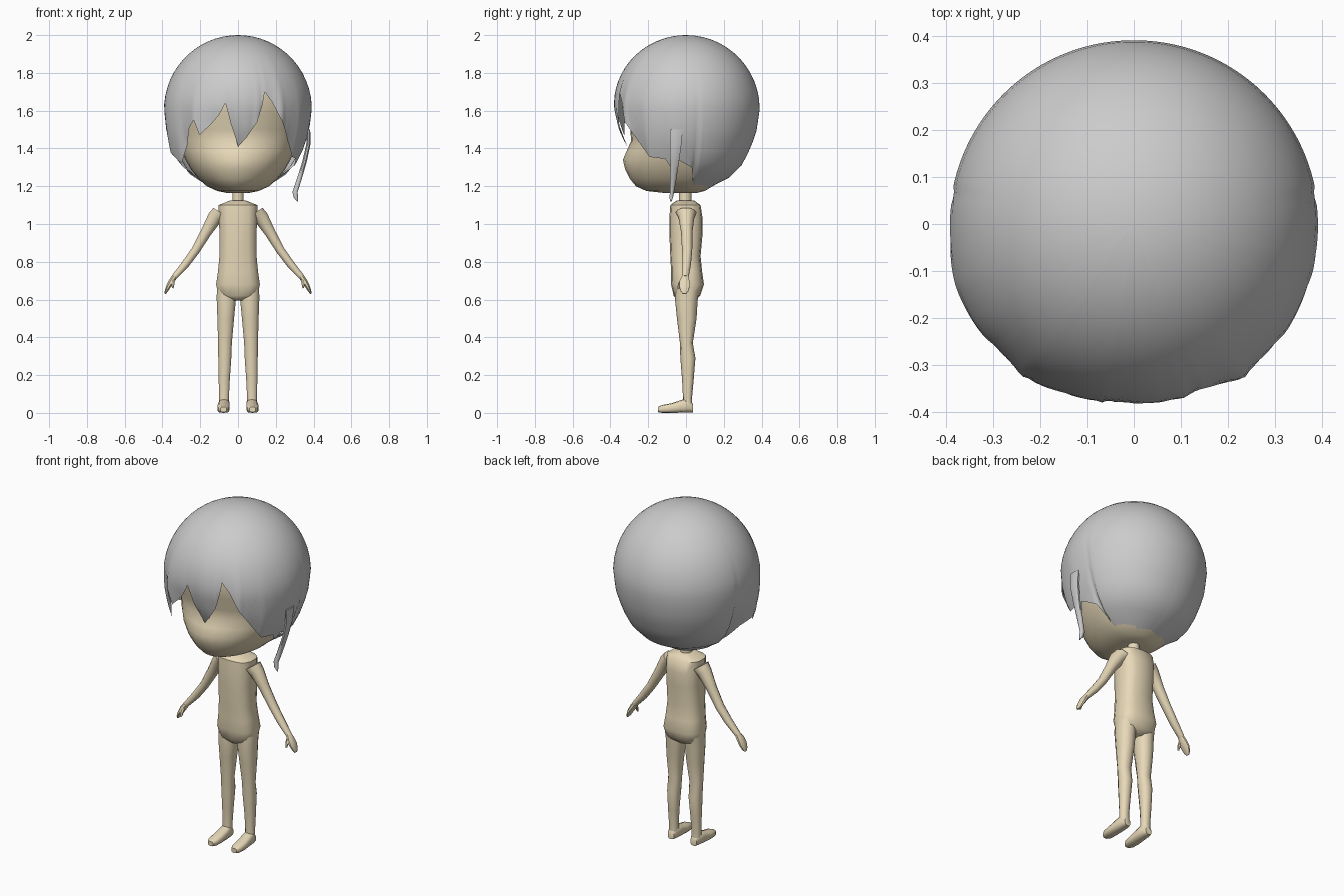
import bpy, bmesh, math
from mathutils import Vector

skin = bpy.data.materials.new("skin")
skin.diffuse_color = (0.80, 0.69, 0.48, 1)


def finish(name, bm, mat=None, mirror=False, angle=50):
    bmesh.ops.recalc_face_normals(bm, faces=bm.faces)
    me = bpy.data.meshes.new(name)
    bm.to_mesh(me)
    bm.free()
    ob = bpy.data.objects.new(name, me)
    bpy.context.collection.objects.link(ob)
    if mat:
        me.materials.append(mat)
    if mirror:
        ob.modifiers.new("mirror", 'MIRROR')
    bpy.ops.object.select_all(action='DESELECT')
    ob.select_set(True)
    bpy.context.view_layer.objects.active = ob
    bpy.ops.object.shade_smooth_by_angle(angle=math.radians(angle))
    return ob


def skin_rings(bm, rings, cap=True):
    """Join rings of points with quads, close both ends."""
    vs = [[bm.verts.new(p) for p in r] for r in rings]
    n = len(vs[0])
    for a, b in zip(vs, vs[1:]):
        for i in range(n):
            bm.faces.new((a[i], a[(i + 1) % n], b[(i + 1) % n], b[i]))
    if cap:
        bm.faces.new(vs[0])
        bm.faces.new(vs[-1])
    return vs


def sgn_pow(v, p):
    return math.copysign(abs(v) ** p, v)


def loft(name, rings, n=10, p=1.0, v=(0, 1, 0), tilt=0, mirror=True, mat=skin, angle=50):
    """rings: (x, y, z, half width, half depth); tilt turns the width axis in xz."""
    t = math.radians(tilt)
    u, v = Vector((math.cos(t), 0, math.sin(t))), Vector(v)
    pts = []
    for x, y, z, a, b in rings:
        pts.append([Vector((x, y, z))
                    + u * a * sgn_pow(math.cos(2 * math.pi * (i + .5) / n), p)
                    + v * b * sgn_pow(math.sin(2 * math.pi * (i + .5) / n), p)
                    for i in range(n)])
    bm = bmesh.new()
    skin_rings(bm, pts)
    return finish(name, bm, mat, mirror, angle)


def lerp_table(table, x):
    for a, b in zip(table, table[1:]):
        if a[0] <= x <= b[0]:
            f = (x - a[0]) / (b[0] - a[0])
            return [p + (q - p) * f for p, q in zip(a[1:], b[1:])]
    return list(table[-1][1:])


# torso and neck
loft("torso", [(0, 0, .595, .035, .045), (0, .005, .62, .105, .07), (0, .008, .68, .118, .087),
               (0, .003, .75, .108, .082), (0, -.003, .83, .1, .08), (0, 0, .95, .1, .088),
               (0, 0, 1.03, .103, .088), (0, -.003, 1.10, .105, .08), (0, -.003, 1.125, .04, .045)],
     n=14, p=.72, mirror=False)
loft("neck", [(0, -.004, 1.09, .032, .034), (0, -.004, 1.2, .03, .033)], n=12, mirror=False)

# legs
loft("leg", [(.064, .01, .68, .05, .065), (.062, .002, .6, .053, .06), (.065, .004, .5, .046, .052),
             (.069, .002, .37, .038, .034), (.07, .01, .29, .036, .04), (.073, .01, .18, .031, .031),
             (.074, .008, .08, .027, .024), (.074, .008, .03, .028, .026)], n=10, p=.85)

# feet, built from heel to toe
loft("foot", [(.074, .036, .025, .02, .022), (.074, .01, .04, .03, .038), (.075, -.03, .034, .032, .033),
              (.077, -.08, .025, .034, .025), (.077, -.125, .021, .03, .021),
              (.077, -.148, .018, .017, .014)], n=10, p=.7, v=(0, 0, 1))

# arms and hands
loft("arm", [(.09, 0, 1.06, .05, .055), (.122, .002, 1.035, .041, .042), (.17, .004, .955, .03, .03),
             (.225, .006, .86, .024, .027), (.28, .002, .785, .022, .024),
             (.338, -.004, .718, .016, .018)], n=10, tilt=33)
loft("hand", [(.334, -.004, .724, .016, .018), (.352, -.008, .697, .016, .028),
              (.368, -.008, .67, .013, .03), (.38, -.008, .645, .009, .022),
              (.386, -.008, .631, .004, .01)], n=8, tilt=28)
loft("thumb", [(.343, -.015, .71, .011, .012), (.345, -.032, .685, .01, .01),
               (.345, -.04, .66, .005, .006)], n=6, tilt=10)

# head: height, half width, front y, back y
head = [(1.165, .06, -.12, .06), (1.175, .11, -.21, .1), (1.2, .165, -.265, .14),
        (1.24, .21, -.297, .19), (1.29, .25, -.318, .24), (1.34, .278, -.322, .28),
        (1.39, .3, -.308, .31), (1.44, .315, -.29, .33), (1.5, .333, -.295, .345),
        (1.58, .35, -.322, .36), (1.68, .355, -.335, .355), (1.78, .325, -.315, .33),
        (1.87, .26, -.255, .26), (1.94, .16, -.16, .16), (1.97, .05, -.05, .05)]
rings = []
for z, w, f, b in head:
    ring = []
    for i in range(32):
        a = 2 * math.pi * i / 32
        x, c = w * math.sin(a), math.cos(a)
        y = f * c if c > 0 else -b * c
        # small nose and mouth bulge
        if c > 0:
            y -= .012 * math.exp(-(x / .08) ** 2 - ((z - 1.34) / .05) ** 2)
        ring.append((x, y, z))
    rings.append(ring)
bm = bmesh.new()
skin_rings(bm, rings)
finish("head", bm, skin, angle=80)

# hair cap: radius by height below the round crown
low = [(1.15, .04), (1.18, .1), (1.23, .21), (1.3, .288), (1.4, .342), (1.5, .375), (1.61, .39)]


def hair_radius(z):
    if z > 1.61:
        return math.sqrt(max(0, .39 ** 2 - (z - 1.61) ** 2))
    return lerp_table(low, z)[0]


# hair lower edge: angle from the front, height, radius of the lock tip
edge = [(-180, 1.18, .1), (-102, 1.2, .16), (-96, 1.3, .29), (-84, 1.35, .33), (-72, 1.38, .375),
        (-57, 1.32, .355), (-48, 1.42, .36), (-42, 1.51, .385), (-36, 1.55, .4), (-32, 1.47, .385),
        (-22, 1.53, .375), (-15, 1.58, .38), (-10, 1.64, .385), (-6, 1.53, .36), (0, 1.41, .31),
        (8, 1.46, .34), (16, 1.54, .37), (20, 1.63, .378), (22, 1.70, .378), (28, 1.645, .385),
        (36, 1.54, .4), (46, 1.44, .365), (56, 1.355, .345), (70, 1.345, .325), (75, 1.30, .305),
        (80, 1.345, .325), (96, 1.3, .288), (102, 1.2, .16), (180, 1.18, .1)]
N, ROWS = 180, 20
rows = []
for j in range(1, ROWS + 1):
    t = j / ROWS
    ring = []
    for i in range(N):
        deg = -180 + 360 * i / N
        tip_z, tip_r = lerp_table(edge, deg)
        z = 2 - (2 - tip_z) * (1 - math.cos(t * math.pi / 2))
        r = hair_radius(z) + (tip_r - hair_radius(tip_z)) * t ** 5
        a = math.radians(deg)
        ring.append((r * math.sin(a), -r * math.cos(a), z))
    rows.append(ring)
bm = bmesh.new()
first = skin_rings(bm, rows, cap=False)[0]
top = bm.verts.new((0, 0, 2))
for i in range(N):
    bm.faces.new((top, first[i], first[(i + 1) % N]))
finish("hair", bm, angle=80)

# long loose strand on one side
loft("side_strand", [(.375, -.05, 1.5, .008, .036), (.372, -.055, 1.42, .012, .033),
                     (.352, -.06, 1.33, .013, .025), (.325, -.067, 1.24, .014, .018),
                     (.302, -.074, 1.17, .015, .012), (.306, -.078, 1.14, .012, .01),
                     (.315, -.08, 1.12, .003, .004)], n=8, mirror=False, mat=None)
